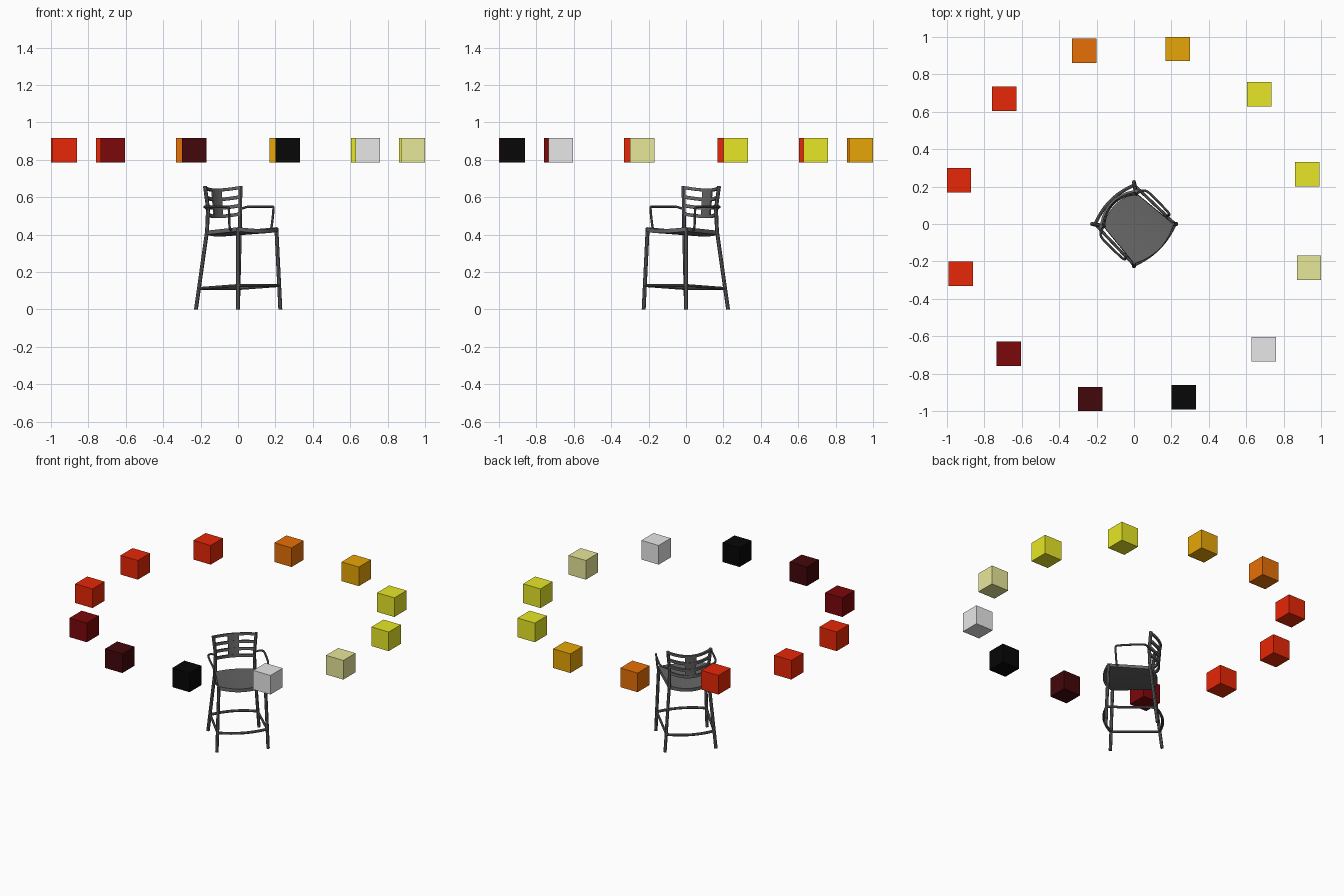
import bpy, bmesh, math

if "Cube" in bpy.data.objects:
    bpy.data.objects.remove(bpy.data.objects["Cube"], do_unlink=True)


def material(name, r, g, b):
    m = bpy.data.materials.new(name)
    m.use_nodes = True
    m.diffuse_color = (r, g, b, 1)
    m.node_tree.nodes["Principled BSDF"].inputs["Base Color"].default_value = (r, g, b, 1)
    return m


def lerp(a, b, t):
    return a + (b - a) * t


charcoal = material("charcoal", 0.13, 0.13, 0.13)
black = material("black", 0.002, 0.002, 0.002)
maroon = material("maroon", 0.055, 0.002, 0.003)
dark_red = material("dark_red", 0.2, 0.002, 0.003)
red = material("red", 0.8, 0.02, 0.002)
orange = material("orange", 0.8, 0.16, 0.002)
amber = material("amber", 0.8, 0.38, 0.002)
yellow = material("yellow", 0.8, 0.8, 0.02)
cream = material("cream", 0.8, 0.8, 0.32)
white = material("white", 0.8, 0.8, 0.8)

TURN = math.pi / 4  # the chair faces a corner of the ring


def activate(ob):
    bpy.ops.object.select_all(action='DESELECT')
    ob.select_set(True)
    bpy.context.view_layer.objects.active = ob


def tube(name, points, radius, smooth=False):
    """Round bar along a path, turned with the chair."""
    cu = bpy.data.curves.new(name, 'CURVE')
    cu.dimensions = '3D'
    cu.bevel_depth = radius
    cu.bevel_resolution = 2
    cu.use_fill_caps = True
    cu.resolution_u = 5
    sp = cu.splines.new('NURBS' if smooth else 'POLY')
    sp.points.add(len(points) - 1)
    for p, co in zip(sp.points, points):
        p.co = (*co, 1)
    if smooth:
        sp.use_endpoint_u = True
        sp.order_u = 3
    ob = bpy.data.objects.new(name, cu)
    bpy.context.collection.objects.link(ob)
    ob.rotation_euler.z = TURN
    cu.materials.append(charcoal)
    activate(ob)
    bpy.ops.object.convert(target='MESH')
    bpy.ops.object.shade_smooth_by_angle()


def sheet(name, point, nu, nv, thickness, offset):
    """Curved panel from point(u, v), u in -1..1 and v in 0..1."""
    bm = bmesh.new()
    rows = [[bm.verts.new(point(2 * i / nu - 1, j / nv)) for i in range(nu + 1)]
            for j in range(nv + 1)]
    for a, b in zip(rows, rows[1:]):
        for i in range(nu):
            bm.faces.new((a[i], a[i + 1], b[i + 1], b[i]))
    me = bpy.data.meshes.new(name)
    bm.to_mesh(me)
    bm.free()
    me.materials.append(charcoal)
    ob = bpy.data.objects.new(name, me)
    bpy.context.collection.objects.link(ob)
    ob.rotation_euler.z = TURN
    mod = ob.modifiers.new("thickness", 'SOLIDIFY')
    mod.thickness = thickness
    mod.offset = offset
    activate(ob)
    bpy.ops.object.convert(target='MESH')
    bpy.ops.object.shade_smooth_by_angle()


# Ring of floating cubes
ring = [yellow, yellow, amber, orange, red, red, red, dark_red, maroon, black, white, cream]
for i, mat in enumerate(ring):
    a = math.radians(16 + 30 * i)
    bpy.ops.mesh.primitive_cube_add(
        size=0.13, location=(0.964 * math.cos(a), 0.964 * math.sin(a), 0.852))
    cube = bpy.context.object
    cube.name = f"ring_cube_{i + 1}"
    cube.data.materials.append(mat)


# Seat, bowed at front and back and slightly dished
def seat_point(u, v):
    bow = 1 - u * u
    y = lerp(-0.15 - 0.04 * bow, 0.105 + 0.04 * bow, v)
    return u * lerp(0.148, 0.124, v), y, 0.44 - 0.018 * v - 0.01 * bow


sheet("seat", seat_point, 14, 8, 0.022, -1)


# Backrest surface: leans back and bows between the posts
def back_point(u, z):
    t = max(0, (z - 0.54) / 0.12)
    bow = 1 - u * u
    return (u * lerp(0.122, 0.134, t), lerp(0.105, 0.116, t) + 0.05 * bow, z - 0.014 * bow)


for i, (z, h) in enumerate([(0.652, 0.016), (0.602, 0.018), (0.556, 0.018), (0.511, 0.018)]):
    sheet(f"back_slat_{i + 1}",
          lambda u, v: back_point(u, z + (v - 0.5) * h), 14, 2, 0.012, 0)
sheet("back_splat", lambda u, v: back_point(u * 0.27, lerp(0.503, 0.655, v)), 4, 6, 0.009, 0)

# Legs, posts and arms, repeated on both sides
for side, s in (("left", 1), ("right", -1)):
    tube(f"front_leg_{side}", [(s * 0.16, -0.16, 0), (s * 0.145, -0.145, 0.436)], 0.0105)
    tube(f"back_leg_{side}", [(s * 0.159, 0.159, 0), (s * 0.124, 0.11, 0.42),
                              (s * 0.122, 0.105, 0.54), (s * 0.134, 0.116, 0.66)], 0.0105)
    tube(f"arm_{side}", [(s * 0.122, 0.106, 0.535), (s * 0.15, 0.1, 0.547),
                         (s * 0.176, 0.08, 0.55), (s * 0.176, 0, 0.55),
                         (s * 0.174, -0.085, 0.55), (s * 0.17, -0.098, 0.549),
                         (s * 0.168, -0.1, 0.53), (s * 0.162, -0.096, 0.46),
                         (s * 0.155, -0.094, 0.425), (s * 0.135, -0.092, 0.422)], 0.0065, True)
    tube(f"foot_rail_{side}", [(s * 0.155, -0.155, 0.128), (s * 0.148, 0.146, 0.112)], 0.008)

# Bowed front and back foot rails
for name, w, y, bow, z in (("front_foot_rail", 0.155, -0.155, -0.03, 0.128),
                           ("back_foot_rail", 0.148, 0.146, 0.03, 0.112)):
    path = [(w * k / 6, y + bow * (1 - k * k / 36), z) for k in range(-6, 7)]
    tube(name, path, 0.009)
